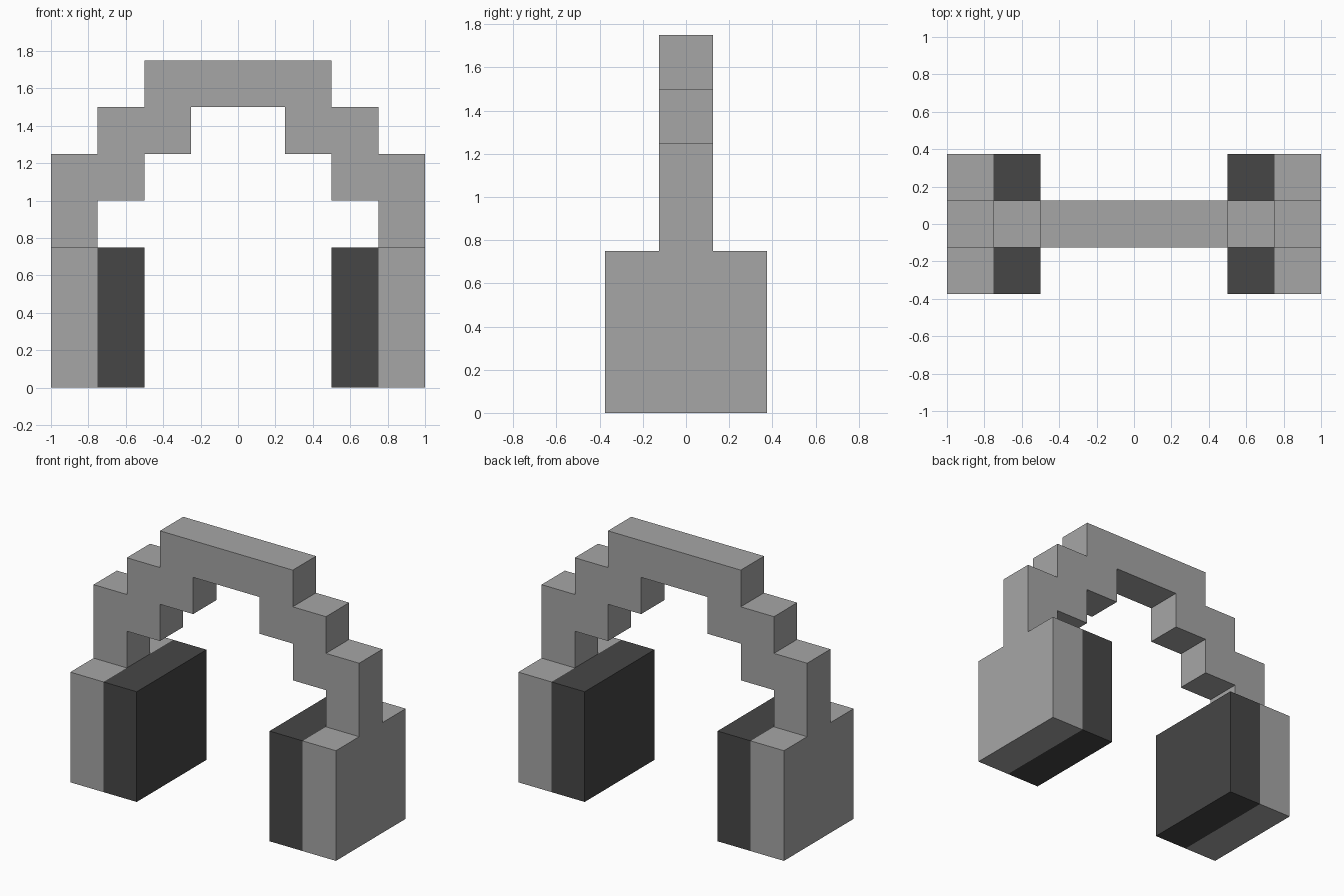
import bpy, bmesh

if "Cube" in bpy.data.objects:
    bpy.data.objects.remove(bpy.data.objects["Cube"])

def material(name, v):
    m = bpy.data.materials.new(name)
    m.diffuse_color = (v, v, v, 1)
    m.use_nodes = True
    m.node_tree.nodes["Principled BSDF"].inputs["Base Color"].default_value = m.diffuse_color
    return m

grey = material("light grey", 0.381)
dark = material("dark grey", 0.061)

def extrude_profile(name, outline, depth, mat):
    """Extrude an x-z outline along y, centred on y = 0."""
    bm = bmesh.new()
    face = bm.faces.new([bm.verts.new((x, -depth / 2, z)) for x, z in outline])
    new = bmesh.ops.extrude_face_region(bm, geom=[face])["geom"]
    for v in new:
        if isinstance(v, bmesh.types.BMVert):
            v.co.y = depth / 2
    bmesh.ops.recalc_face_normals(bm, faces=bm.faces)
    me = bpy.data.meshes.new(name)
    bm.to_mesh(me)
    bm.free()
    me.materials.append(mat)
    ob = bpy.data.objects.new(name, me)
    bpy.context.collection.objects.link(ob)

# Stepped headband: right half of the arch, mirrored to the left
half = [(0.25, 1.5), (0.25, 1.25), (0.5, 1.25), (0.5, 1.0), (0.75, 1.0), (0.75, 0.75),
        (1.0, 0.75), (1.0, 1.25), (0.75, 1.25), (0.75, 1.5), (0.5, 1.5), (0.5, 1.75)]
extrude_profile("headband", half + [(-x, z) for x, z in reversed(half)], 0.25, grey)

# Ear cups outside, dark cushions inside
for side, s in (("left", -1), ("right", 1)):
    for part, x0, x1, mat in (("ear_cup", 0.75, 1.0, grey), ("ear_cushion", 0.5, 0.75, dark)):
        box = [(s * x0, 0), (s * x1, 0), (s * x1, 0.75), (s * x0, 0.75)]
        extrude_profile(f"{side}_{part}", box, 0.75, mat)
